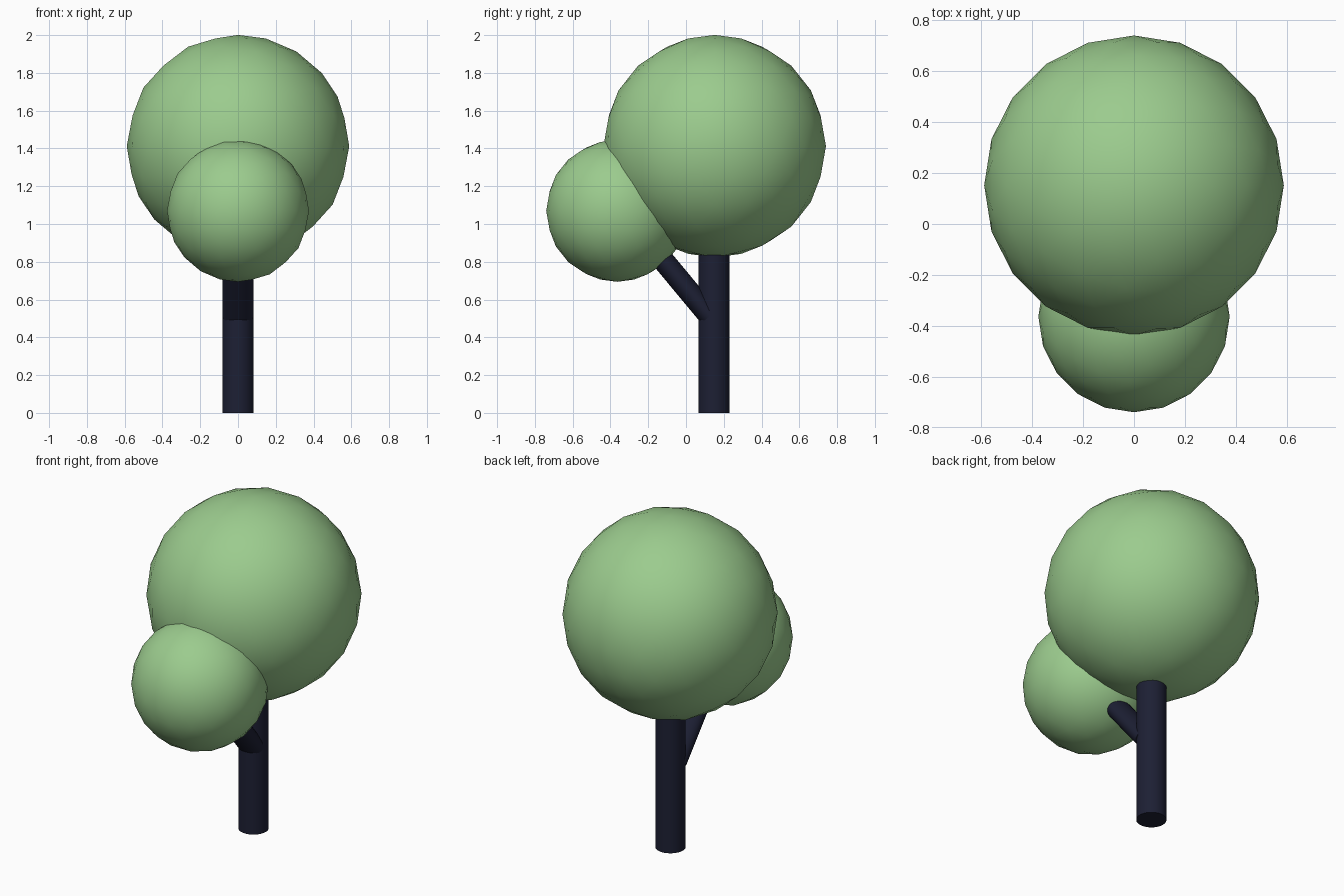
import bpy
from mathutils import Vector

if "Cube" in bpy.data.objects:
    bpy.data.objects.remove(bpy.data.objects["Cube"])


def material(name, rgb):
    m = bpy.data.materials.new(name)
    m.diffuse_color = (*rgb, 1)
    m.use_nodes = True
    m.node_tree.nodes["Principled BSDF"].inputs["Base Color"].default_value = m.diffuse_color
    return m


leaf = material("leaf_green", (0.33, 0.60, 0.27))
bark = material("dark_bark", (0.012, 0.014, 0.034))


def finish(name, mat, angle):
    ob = bpy.context.object
    ob.name = name
    ob.data.materials.append(mat)
    bpy.ops.object.transform_apply(location=False, rotation=True, scale=True)
    bpy.ops.object.shade_smooth_by_angle(angle=angle)
    return ob


def foliage(name, radius, y, z):
    bpy.ops.mesh.primitive_ico_sphere_add(subdivisions=3, radius=radius, location=(0, y, z))
    return finish(name, leaf, 0.8)


def limb(name, start, end, rx, ry):
    # elliptical cylinder between two points in the x = 0 plane
    a, b = Vector(start), Vector(end)
    d = b - a
    rot = Vector((0, 0, 1)).rotation_difference(d).to_euler()
    bpy.ops.mesh.primitive_cylinder_add(vertices=32, radius=1, depth=d.length,
                                        location=(a + b) / 2, rotation=rot)
    bpy.context.object.scale = (rx, ry, 1)
    return finish(name, bark, 0.6)


# Foliage balls
foliage("main_foliage", 0.589, 0.152, 1.412)
foliage("small_foliage", 0.376, -0.364, 1.07)

# Trunk and the flattened side branch
limb("trunk", (0, 0.148, 0), (0, 0.148, 1.0), 0.083, 0.083)
limb("branch", (0, 0.125, 0.512), (0, -0.195, 0.897), 0.083, 0.058)
